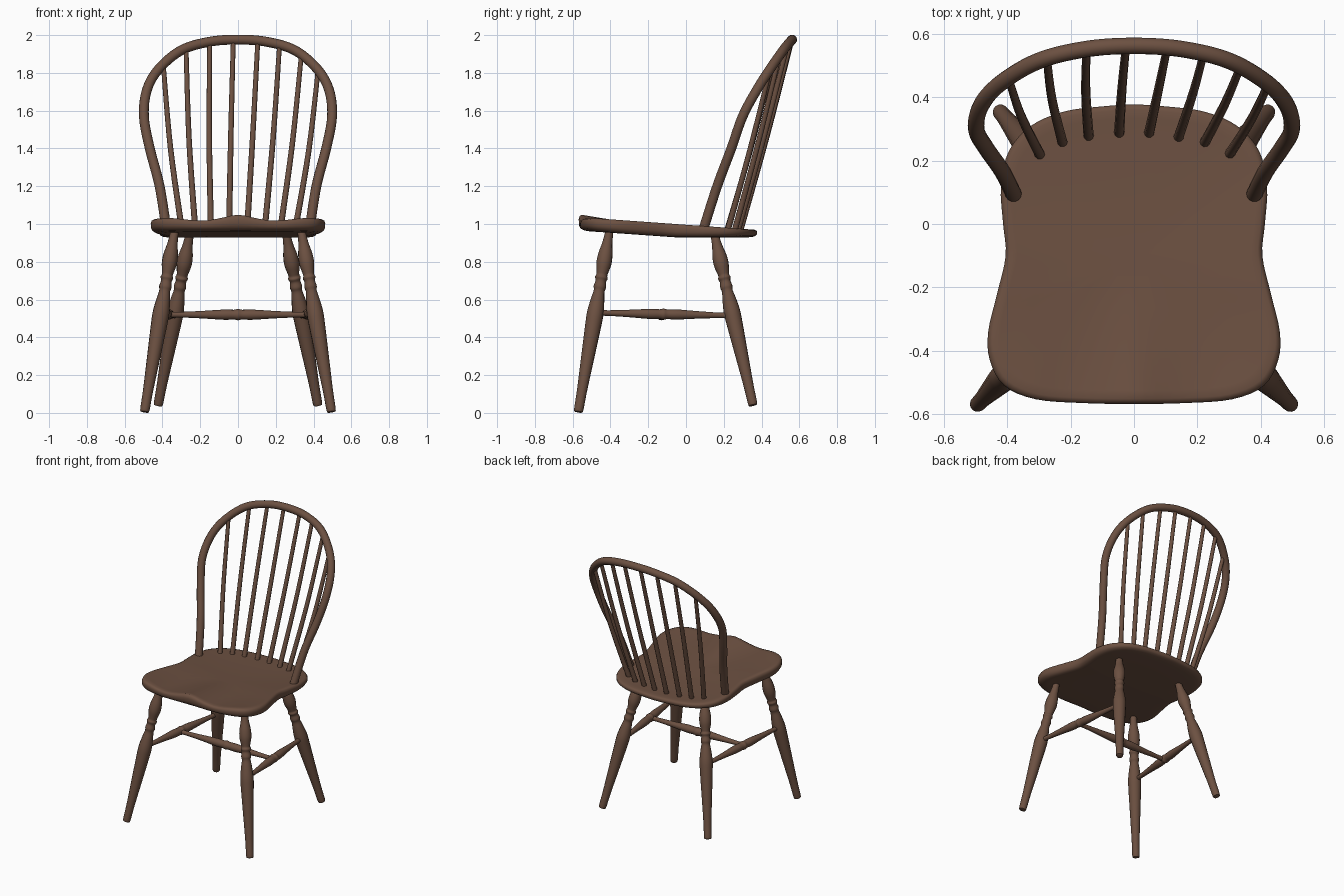
import bpy, bmesh, math
from mathutils import Vector

cube = bpy.data.objects.get("Cube")
if cube:
    bpy.data.objects.remove(cube, do_unlink=True)

COLOUR = (0.150, 0.081, 0.053, 1)
wood = bpy.data.materials.new("brown_wood")
wood.use_nodes = True
wood.diffuse_color = COLOUR
bsdf = wood.node_tree.nodes["Principled BSDF"]
bsdf.inputs["Base Color"].default_value = COLOUR
bsdf.inputs["Roughness"].default_value = 0.7


def spline(points, steps, closed=False):
    """Smooth curve through the given points."""
    p = [Vector(q) for q in points]
    n = len(p)
    get = (lambda i: p[i % n]) if closed else (lambda i: p[max(0, min(n - 1, i))])
    out = []
    for i in range(n if closed else n - 1):
        a, b, c, d = (get(i + k) for k in (-1, 0, 1, 2))
        for s in range(steps):
            t = s / steps
            out.append(0.5 * (2 * b + (c - a) * t + (2 * a - 5 * b + 4 * c - d) * t ** 2
                              + (3 * b - a - 3 * c + d) * t ** 3))
    return out if closed else out + [p[-1]]


def finish(name, bm, angle=40):
    bmesh.ops.recalc_face_normals(bm, faces=bm.faces)
    mesh = bpy.data.meshes.new(name)
    bm.to_mesh(mesh)
    bm.free()
    mesh.materials.append(wood)
    obj = bpy.data.objects.new(name, mesh)
    bpy.context.collection.objects.link(obj)
    bpy.ops.object.select_all(action='DESELECT')
    obj.select_set(True)
    bpy.context.view_layer.objects.active = obj
    bpy.ops.object.shade_smooth_by_angle(angle=math.radians(angle))
    return obj


def bridge(bm, a, b):
    for i in range(len(a)):
        j = (i + 1) % len(a)
        bm.faces.new((a[i], a[j], b[j], b[i]))


def sweep(name, path, radii, sides=14):
    """Round bar along a path with a radius at every point."""
    bm = bmesh.new()
    rings = []
    ref = Vector((0.3, 1, 0.2))
    for i, (p, r) in enumerate(zip(path, radii)):
        tangent = (path[min(i + 1, len(path) - 1)] - path[max(i - 1, 0)]).normalized()
        ref = (ref - tangent * ref.dot(tangent)).normalized()
        side = tangent.cross(ref)
        angles = [math.tau * k / sides for k in range(sides)]
        rings.append([bm.verts.new(p + r * (ref * math.cos(a) + side * math.sin(a)))
                      for a in angles])
    for a, b in zip(rings, rings[1:]):
        bridge(bm, a, b)
    bm.faces.new(rings[0])
    bm.faces.new(rings[-1])
    return finish(name, bm)


def turned(name, start, end, profile):
    """Lathe-turned bar; profile holds (fraction along, radius)."""
    start, end = Vector(start), Vector(end)
    prof = spline(profile, 4)
    sweep(name, [start.lerp(end, q.x) for q in prof], [q.y for q in prof])


# Saddled seat, built from rings of the shield-shaped outline
half = [(0.16, -0.565), (0.31, -0.553), (0.41, -0.51), (0.455, -0.43), (0.46, -0.34),
        (0.432, -0.22), (0.405, -0.1), (0.413, 0), (0.42, 0.12), (0.395, 0.23),
        (0.325, 0.31), (0.22, 0.355), (0.1, 0.371)]
outline = spline([(0, -0.568)] + half + [(0, 0.377)]
                 + [(-x, y) for x, y in reversed(half)], 4, closed=True)
CENTRE = Vector((0, -0.1))


def seat_top(x, y, s):
    front = max(0, min(1, (-y - 0.2) / 0.35))
    ridge = 0.014 * math.exp(-(x / 0.07) ** 2)
    hollow = 0.018 * math.exp(-((abs(x) - 0.2) / 0.11) ** 2)
    return 0.997 - 0.072 * y - 0.016 * (1 - s * s) + front * (ridge - hollow)


def seat_bottom(y):
    return 0.929 + 0.035 * max(0, min(1, (-y - 0.05) / 0.5))


bm = bmesh.new()
rings = []
# Each ring: scale, blend from top surface (0) to underside (1)
for s, blend in [(0.15, 0), (0.35, 0), (0.55, 0), (0.7, 0), (0.82, 0), (0.91, 0), (0.965, 0),
                 (0.99, 0.1), (1, 0.3), (0.998, 0.6), (0.98, 0.82), (0.94, 0.96),
                 (0.88, 1), (0.6, 1), (0.3, 1)]:
    ring = []
    for q in outline:
        p = CENTRE + (q - CENTRE) * s
        z = seat_top(p.x, p.y, s) * (1 - blend) + seat_bottom(p.y) * blend
        ring.append(bm.verts.new((p.x, p.y, z)))
    rings.append(ring)
for a, b in zip(rings, rings[1:]):
    bridge(bm, a, b)
bm.faces.new(rings[0])
bm.faces.new(rings[-1])
finish("seat", bm, 60)

# Turned legs and side stretchers
leg_profile = [(0, 0.021), (0.07, 0.027), (0.13, 0.038), (0.18, 0.04), (0.225, 0.032),
               (0.245, 0.029), (0.26, 0.034), (0.28, 0.028), (0.31, 0.033), (0.335, 0.029),
               (0.38, 0.036), (0.45, 0.044), (0.52, 0.043), (0.7, 0.035), (0.88, 0.027),
               (0.985, 0.025), (1, 0.02)]
stretcher_profile = [(0, 0.016), (0.1, 0.015), (0.25, 0.02), (0.4, 0.027), (0.47, 0.026),
                     (0.5, 0.03), (0.53, 0.026), (0.6, 0.027), (0.75, 0.02), (0.9, 0.015),
                     (1, 0.016)]
for side, label in ((1, "left"), (-1, "right")):
    turned(f"front_leg_{label}", (side * 0.335, -0.405, 0.965), (side * 0.495, -0.57, 0.005),
           leg_profile)
    turned(f"back_leg_{label}", (side * 0.255, 0.15, 0.95), (side * 0.423, 0.355, 0.04),
           leg_profile)
    turned(f"side_stretcher_{label}", (side * 0.412, -0.483, 0.53), (side * 0.335, 0.245, 0.515),
           stretcher_profile)
turned("cross_stretcher", (-0.376, -0.13, 0.52), (0.376, -0.13, 0.52), stretcher_profile)

# Bent hoop of the back
arc = [(0.378, 0.09, 0.965), (0.415, 0.165, 1.2), (0.467, 0.24, 1.4), (0.498, 0.3, 1.57),
       (0.482, 0.375, 1.71), (0.42, 0.445, 1.82), (0.3, 0.515, 1.92), (0.15, 0.552, 1.965)]
hoop = spline(arc + [(0, 0.562, 1.976)] + [(-x, y, z) for x, y, z in reversed(arc)], 6)
sweep("back_hoop", hoop, [0.026] * len(hoop))

# Spindles fanning from the seat to the hoop
feet = [(-0.295, 0.215), (-0.225, 0.255), (-0.143, 0.275), (-0.047, 0.285),
        (0.047, 0.285), (0.14, 0.272), (0.222, 0.255), (0.3, 0.218)]
tops = [-0.395, -0.275, -0.15, -0.025, 0.105, 0.22, 0.335, 0.425]
for i, ((x, y), top_x) in enumerate(zip(feet, tops)):
    top = min((p for p in hoop if p.z > 1.65), key=lambda p: abs(p.x - top_x)).copy()
    top.x = top_x
    foot = Vector((x, y, 0.955))
    middle = foot.lerp(top, 0.5) + Vector((0.04 * x, 0.006, 0))
    path = spline([foot, middle, top], 6)
    sweep(f"spindle_{i + 1}", path, [0.0165 - 0.004 * k / 12 for k in range(13)], 10)
